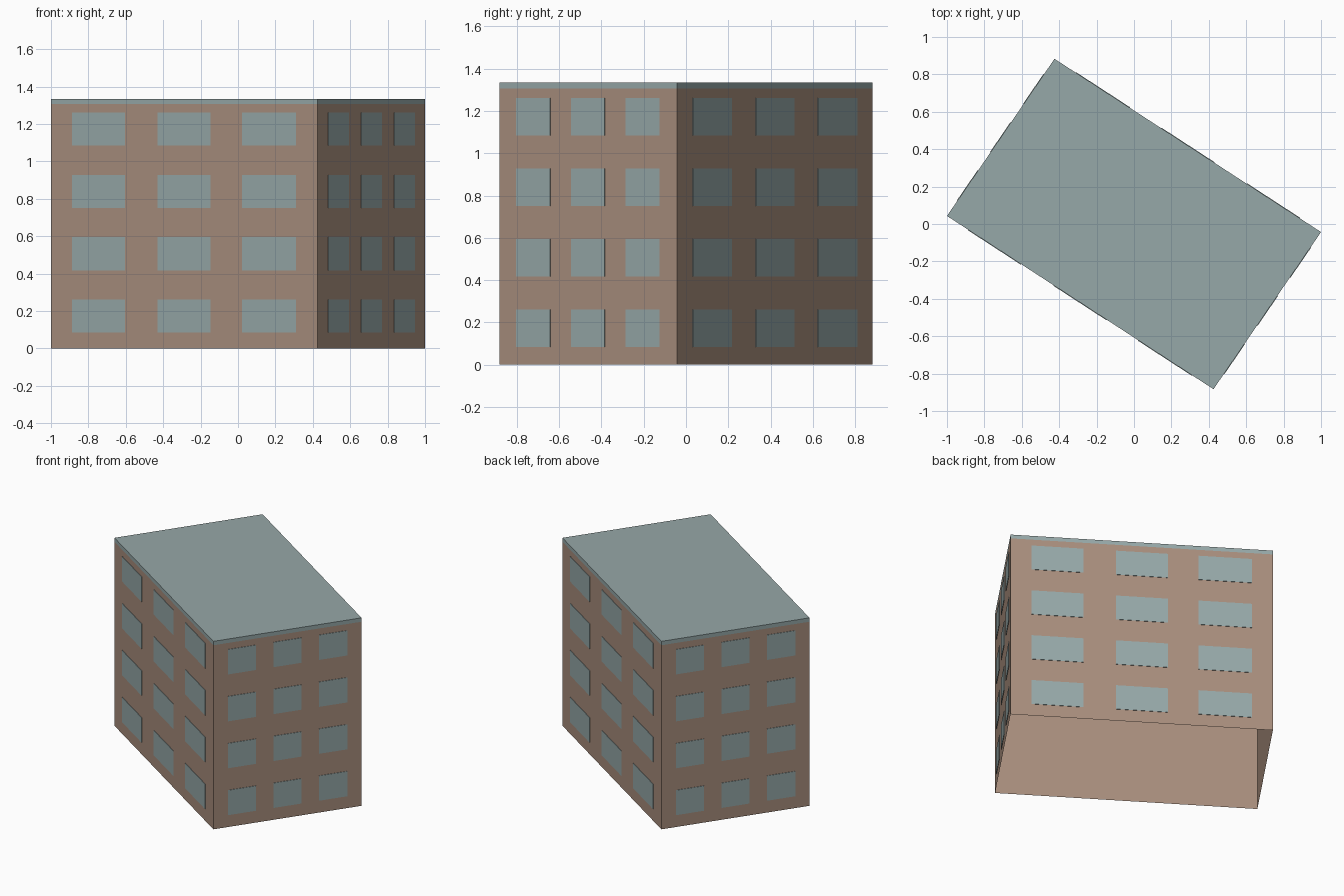
import bpy
import bmesh
from mathutils import Vector

if "Cube" in bpy.data.objects:
    bpy.data.objects.remove(bpy.data.objects["Cube"])


def material(name, rgb):
    m = bpy.data.materials.new(name)
    m.use_nodes = True
    m.diffuse_color = (*rgb, 1)
    m.node_tree.nodes["Principled BSDF"].inputs["Base Color"].default_value = (*rgb, 1)
    return m


wall_mat = material("brown wall", (0.392, 0.271, 0.205))
glass_mat = material("grey blue", (0.305, 0.392, 0.392))


def finish(bm, name, mats):
    mesh = bpy.data.meshes.new(name)
    bm.to_mesh(mesh)
    bm.free()
    for m in mats:
        mesh.materials.append(m)
    ob = bpy.data.objects.new(name, mesh)
    bpy.context.collection.objects.link(ob)
    return ob


# Footprint corners, counter-clockwise from the left corner
corners = [Vector(c) for c in ((-1, 0.043, 0), (0.425, -0.883, 0),
                               (1, -0.043, 0), (-0.425, 0.883, 0))]
HEIGHT, BAND = 1.334, 1.306
UP = Vector((0, 0, 1))

# Shell: walls open at the bottom, with a roof and a band of the same colour
bm = bmesh.new()
rings = [[bm.verts.new(c + UP * z) for c in corners] for z in (0, BAND, HEIGHT)]
for level, (low, high) in enumerate(zip(rings, rings[1:])):
    for i in range(4):
        j = (i + 1) % 4
        bm.faces.new((low[i], low[j], high[j], high[i])).material_index = level
bm.faces.new(rings[-1]).material_index = 1
finish(bm, "building_shell", (wall_mat, glass_mat))

# Windows: three columns and four floors of thin plates on each wall
long_columns = ((0.08, 0.278), (0.401, 0.599), (0.717, 0.92))
short_columns = ((0.097, 0.288), (0.405, 0.595), (0.712, 0.903))
THICK = 0.003
for side, name in enumerate(("front", "left", "back", "right")):
    a, b = corners[side], corners[(side + 1) % 4]
    along = b - a
    out = along.cross(UP).normalized() * THICK
    bm = bmesh.new()
    for floor in range(4):
        z0 = 0.085 + floor * 0.333
        z1 = z0 + 0.177
        for s, e in (short_columns if side % 2 else long_columns):
            outline = [a + along * t + UP * z
                       for t, z in ((s, z0), (e, z0), (e, z1), (s, z1))]
            inner = [bm.verts.new(p) for p in outline]
            outer = [bm.verts.new(p + out) for p in outline]
            bm.faces.new(outer)
            for i in range(4):
                j = (i + 1) % 4
                bm.faces.new((inner[i], inner[j], outer[j], outer[i]))
    finish(bm, name + "_windows", (glass_mat,))
